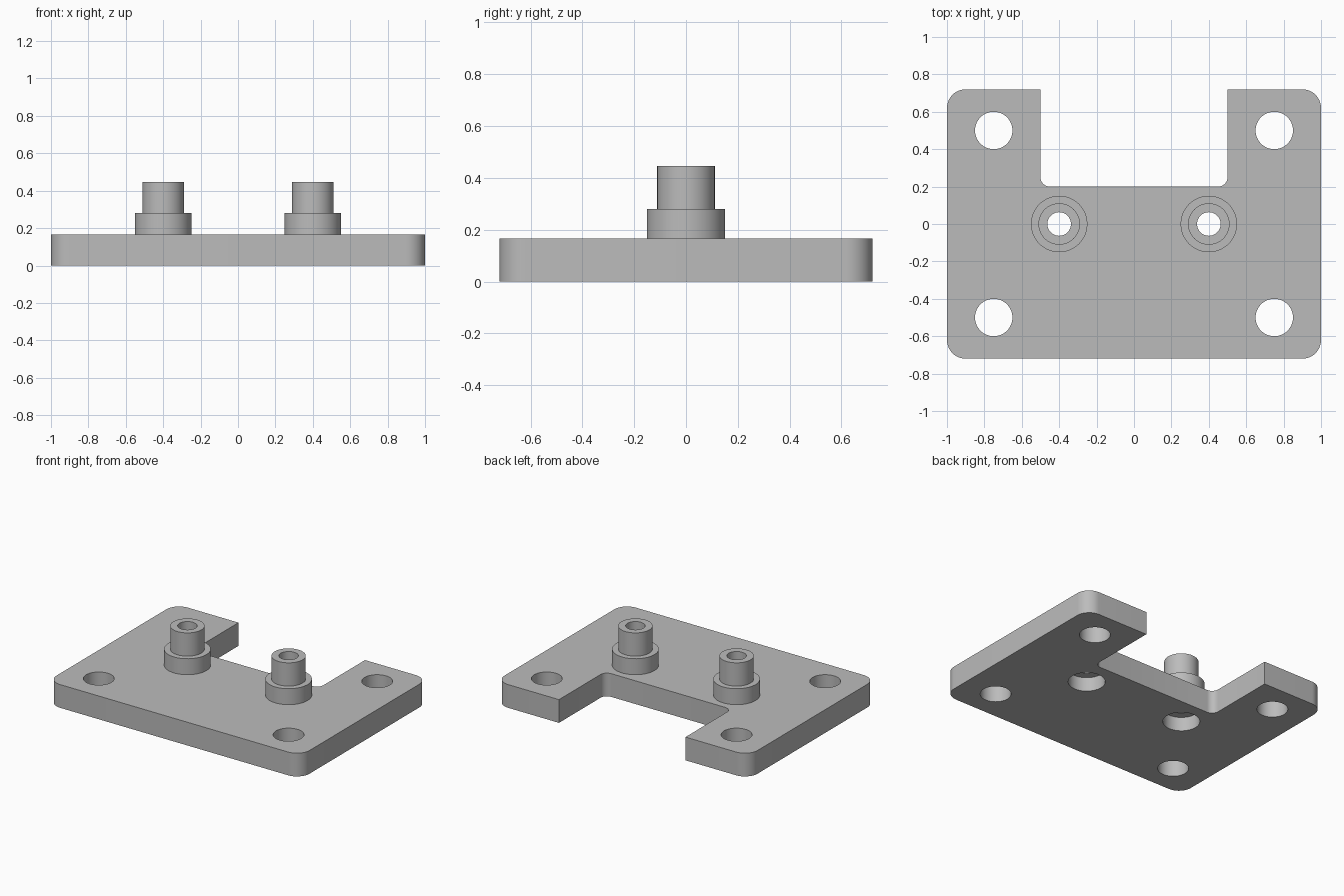
import bpy, bmesh
from math import sin, cos, pi, radians

cube = bpy.data.objects.get("Cube")
if cube:
    bpy.data.objects.remove(cube, do_unlink=True)

THICK = 0.166
SEGS = 48
BORE_R, BORE_DEPTH = 0.12, 0.1

grey = bpy.data.materials.new("plain grey")
grey.use_nodes = True
colour = (0.5, 0.5, 0.5, 1)
grey.diffuse_color = colour
grey.node_tree.nodes["Principled BSDF"].inputs["Base Color"].default_value = colour


def finish(bm, name):
    bmesh.ops.recalc_face_normals(bm, faces=bm.faces)
    mesh = bpy.data.meshes.new(name)
    bm.to_mesh(mesh)
    bm.free()
    mesh.materials.append(grey)
    obj = bpy.data.objects.new(name, mesh)
    bpy.context.collection.objects.link(obj)
    bpy.ops.object.select_all(action="DESELECT")
    obj.select_set(True)
    bpy.context.view_layer.objects.active = obj
    bpy.ops.object.shade_smooth_by_angle(angle=radians(30))
    return obj


def arc(cx, cy, r, start, end, n):
    angles = [radians(start + (end - start) * i / n) for i in range(n + 1)]
    return [(cx + r * cos(a), cy + r * sin(a)) for a in angles]


def add_loop(bm, points):
    verts = [bm.verts.new((x, y, 0)) for x, y in points]
    for a, b in zip(verts, verts[1:] + verts[:1]):
        bm.edges.new((a, b))


# Plate: right half of the notched outline, mirrored, with round holes
half = (arc(0.9, -0.62, 0.1, -90, 0, 12) + arc(0.9, 0.62, 0.1, 0, 90, 12)
        + [(0.5, 0.72)] + arc(0.45, 0.25, 0.05, 0, -90, 8))
outline = half + [(-x, y) for x, y in reversed(half)]

bm = bmesh.new()
add_loop(bm, outline)
for side in (-1, 1):
    holes = [(0.75, 0.5, 0.1), (0.75, -0.5, 0.1), (0.4, 0, BORE_R)]
    for x, y, r in holes:
        add_loop(bm, arc(side * x, y, r, 0, 360, SEGS)[:-1])
bmesh.ops.triangle_fill(bm, use_beauty=True, edges=bm.edges[:], normal=(0, 0, 1))
top = bmesh.ops.extrude_face_region(bm, geom=bm.faces[:])["geom"]
bmesh.ops.translate(bm, vec=(0, 0, THICK),
                    verts=[v for v in top if isinstance(v, bmesh.types.BMVert)])
finish(bm, "plate")

# Stepped hollow posts, lathed, with the wider bore opening below
profile = [(BORE_R, THICK), (0.151, THICK), (0.151, 0.28), (0.111, 0.28),
           (0.111, 0.446), (0.063, 0.446), (0.063, BORE_DEPTH), (BORE_R, BORE_DEPTH)]
for side, name in ((-1, "right_post"), (1, "left_post")):
    bm = bmesh.new()
    rings = [[bm.verts.new((r * cos(2 * pi * i / SEGS), r * sin(2 * pi * i / SEGS), z))
              for i in range(SEGS)] for r, z in profile]
    for low, high in zip(rings, rings[1:] + rings[:1]):
        for i in range(SEGS):
            j = (i + 1) % SEGS
            bm.faces.new((low[i], low[j], high[j], high[i]))
    finish(bm, name).location.x = side * 0.4
